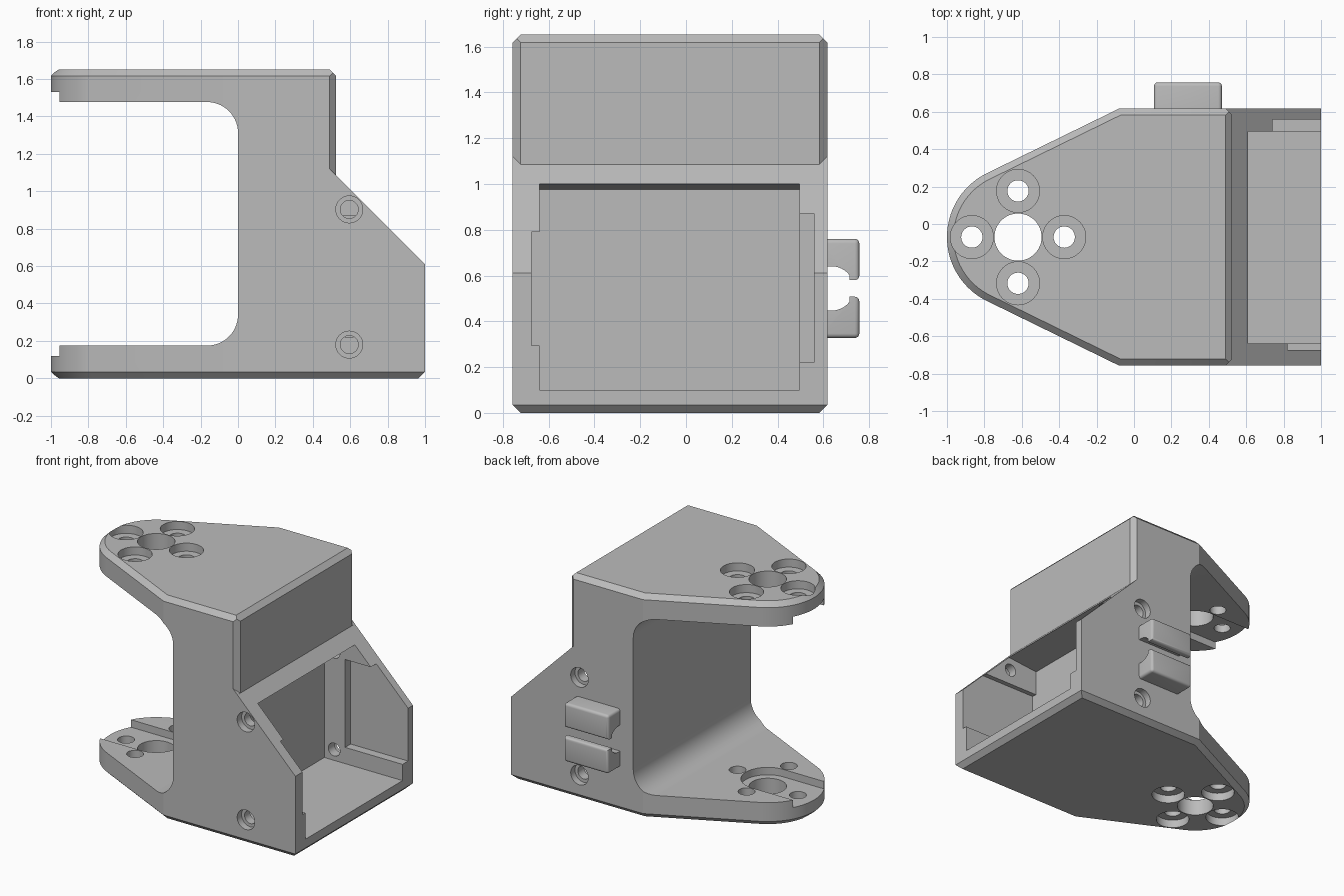
import bpy, bmesh, math
from mathutils import Vector, Matrix

if "Cube" in bpy.data.objects:
    bpy.data.objects.remove(bpy.data.objects["Cube"], do_unlink=True)

grey = bpy.data.materials.new("grey plastic")
grey.use_nodes = True
COL = (0.5, 0.5, 0.5, 1)
grey.diffuse_color = COL
grey.node_tree.nodes["Principled BSDF"].inputs["Base Color"].default_value = COL

CY = -0.07            # centre line of the bracket
HALF = 0.687          # half depth
CH = 0.035            # chamfer
HUB = (-0.62, CY)     # centre of the rounded arm ends
TOP = 1.652


def finish(name, bm):
    bmesh.ops.recalc_face_normals(bm, faces=bm.faces[:])
    mesh = bpy.data.meshes.new(name)
    bm.to_mesh(mesh)
    bm.free()
    ob = bpy.data.objects.new(name, mesh)
    bpy.context.scene.collection.objects.link(ob)
    mesh.materials.append(grey)
    return ob


def loft(name, rings):
    """Closed solid through rings of equal point count."""
    bm = bmesh.new()
    loops = [[bm.verts.new(p) for p in ring] for ring in rings]
    n = len(loops[0])
    for a, b in zip(loops, loops[1:]):
        for i in range(n):
            j = (i + 1) % n
            bm.faces.new((a[i], a[j], b[j], b[i]))
    bm.faces.new(loops[0][::-1])
    bm.faces.new(loops[-1])
    return finish(name, bm)


def prism(name, pts, axis, a, b):
    place = {"x": lambda p, d: (d, p[0], p[1]),
             "y": lambda p, d: (p[0], d, p[1]),
             "z": lambda p, d: (p[0], p[1], d)}[axis]
    return loft(name, [[place(p, d) for p in pts] for d in (a, b)])


def arc(cx, cy, r, a0, a1, n):
    return [(cx + r * math.cos(math.radians(a0 + (a1 - a0) * i / n)),
             cy + r * math.sin(math.radians(a0 + (a1 - a0) * i / n))) for i in range(n + 1)]


def rod(c, r, axis, a, b, n=40):
    return prism("cutter", arc(c[0], c[1], r, 0, 360 * (n - 1) / n, n - 1), axis, a, b)


def box(x0, x1, y0, y1, z0, z1):
    return prism("cutter", [(x0, y0), (x1, y0), (x1, y1), (x0, y1)], "z", z0, z1)


def cut(ob, cutter):
    mod = ob.modifiers.new("cut", "BOOLEAN")
    mod.operation, mod.solver, mod.object = "DIFFERENCE", "EXACT", cutter
    bpy.context.view_layer.objects.active = ob
    bpy.ops.object.modifier_apply(modifier=mod.name)
    bpy.data.objects.remove(cutter, do_unlink=True)


def outline(inset, xmax):
    """Plan: straight sides tapering tangentially into a round nose."""
    side = [(xmax, HALF - inset), (-0.08 + 0.233 * inset, HALF - inset)]
    nose = arc(HUB[0], 0, 0.38 - inset, 116.2, 243.8, 40)
    pts = side + nose + [(x, -y) for x, y in reversed(side)]
    return [(x, y + CY) for x, y in pts]


# Main bracket body with chamfered top and bottom rims
levels = [(0, CH), (CH, 0), (TOP - CH, 0), (TOP, CH)]
body = loft("bracket_body",
            [[(x, y, z) for x, y in outline(i, 1 - (i if z < 1 else 0))] for z, i in levels])

# Step and slope on the right end
cut(body, prism("cutter", [(1.4, 0.21), (0.525, 1.085), (0.525, TOP - CH), (0.44, TOP + 0.05),
                           (1.4, TOP + 0.05)], "y", -1, 1))

# Chamfered upright corners of the upper block, ending on the slope
for s in (1, -1):
    tri = [(0.44, HALF + 0.05), (0.575, HALF - 0.085), (0.575, HALF + 0.05)]
    tri = [(x, CY + s * y) for x, y in tri]
    cut(body, loft("cutter", [[(x, y, 1.6105 - x) for x, y in tri],
                              [(x, y, 1.8) for x, y in tri]]))

# Open U between the two arms, with filleted corners
R, LO, HI = 0.165, 0.175, 1.477
u = [(-1.3, LO)] + arc(-R, LO + R, R, -90, 0, 14) + arc(-R, HI - R, R, 0, 90, 14) + [(-1.3, HI)]
cut(body, prism("cutter", u, "y", -1, 1))

# Pocket opening to the right, with side recesses
cut(body, prism("cutter", [(0.36, 0.1), (1.3, 0.1), (1.3, 1.069), (0.61, 1.0), (0.36, 0.975)],
                "y", -0.64, 0.495))
cut(body, box(0.53, 1.3, 0.45, 0.56, 0.22, 0.87))
cut(body, box(0.362, 1.3, -0.675, -0.6, 0.295, 0.79))

# Horn slots on the inner arm faces
slot = [(-1.2, CY - 0.18)] + arc(HUB[0], CY, 0.18, -90, 90, 24) + [(-1.2, CY + 0.18)]
for z0, z1 in ((0.12, 0.3), (1.35, 1.532)):
    cut(body, prism("cutter", slot, "z", z0, z1))

# Hub holes and counterbored screw holes through both arms
cut(body, rod(HUB, 0.126, "z", -0.2, 1.9, 48))
for k in range(4):
    c = (HUB[0] + 0.247 * math.cos(k * math.pi / 2), CY + 0.247 * math.sin(k * math.pi / 2))
    cut(body, rod(c, 0.057, "z", -0.2, 1.9, 32))
    cut(body, rod(c, 0.115, "z", -0.2, 0.06))
    cut(body, rod(c, 0.115, "z", TOP - 0.06, 1.9))

# Counterbored screw holes through the pocket side walls
for z in (0.18, 0.903):
    cut(body, rod((0.595, z), 0.048, "y", -0.9, -0.6, 28))
    cut(body, rod((0.595, z), 0.072, "y", -0.9, -0.705, 32))
    cut(body, rod((0.44, z), 0.048, "y", 0.45, 0.8, 28))
    cut(body, rod((0.44, z), 0.072, "y", 0.567, 0.8, 32))

# Cable clip: two jaws around a round channel on the back
MID, CR = 0.5435, 0.0965
objects = [body]
for name, s in (("clip_upper_jaw", 1), ("clip_lower_jaw", -1)):
    prof = [(0.6, CR)] + arc(0.637, 0, CR, 90, 37, 10) + \
           [(0.714, 0.036), (0.757, 0.036), (0.757, 0.2165), (0.6, 0.2165)]
    jaw = prism(name, [(y, MID + s * z) for y, z in prof], "x", 0.107, 0.47)
    bm = bmesh.new()
    bm.from_mesh(jaw.data)
    rim = [e for e in bm.edges
           if all(v.co.y > 0.75 for v in e.verts)
           or (all(abs(v.co.z - MID) > 0.21 for v in e.verts)
               and any(v.co.y > 0.75 for v in e.verts))]
    bmesh.ops.bevel(bm, geom=rim, offset=0.02, segments=4, profile=0.5, affect="EDGES")
    bm.to_mesh(jaw.data)
    bm.free()
    objects.append(jaw)

# Smooth the round surfaces, keep the edges crisp
for ob in objects:
    bpy.ops.object.select_all(action="DESELECT")
    ob.select_set(True)
    bpy.context.view_layer.objects.active = ob
    bpy.ops.object.shade_smooth_by_angle(angle=math.radians(24))
